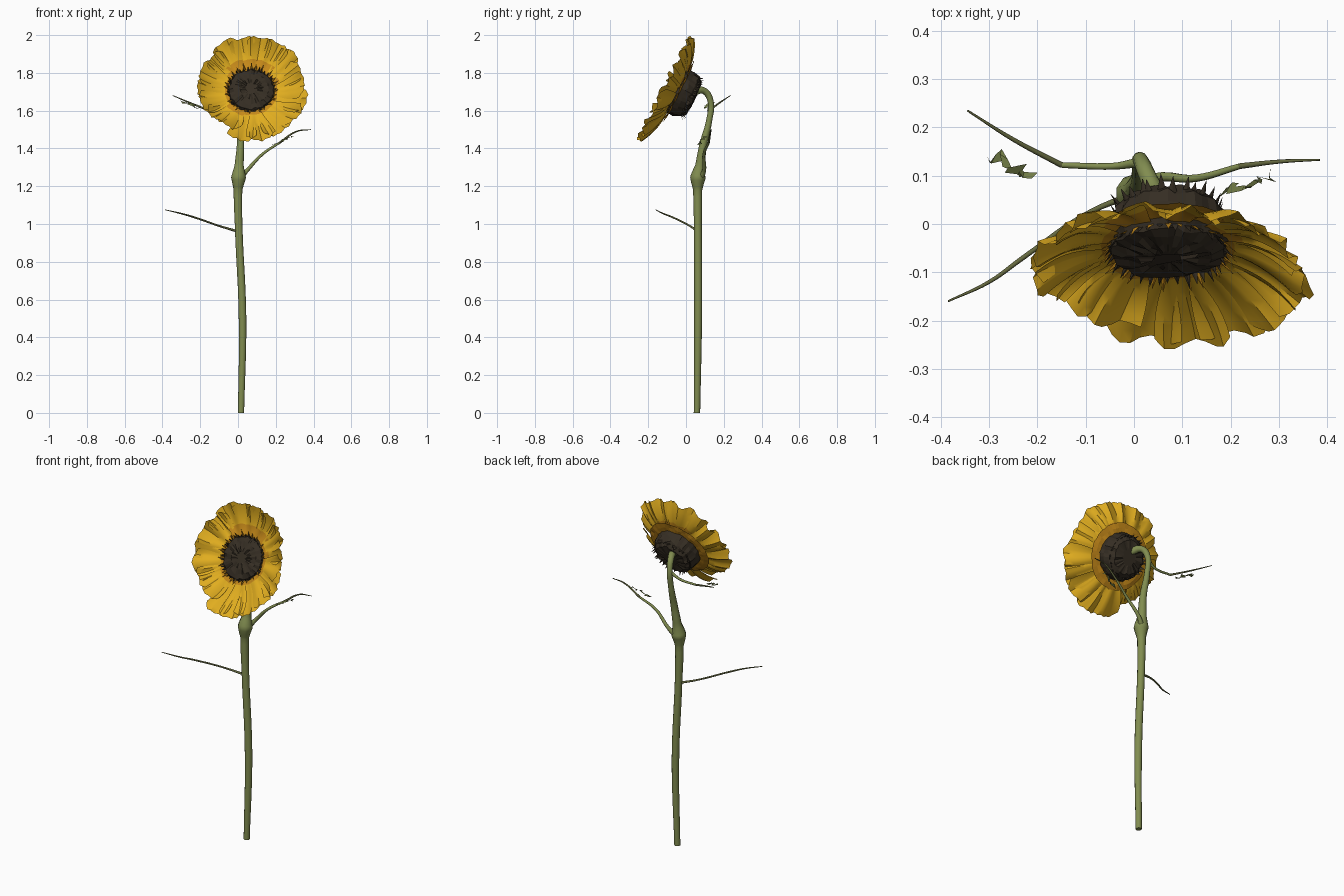
import bpy, bmesh, math, random
from mathutils import Matrix, Vector

random.seed(4)
if "Cube" in bpy.data.objects:
    bpy.data.objects.remove(bpy.data.objects["Cube"])


def material(name, rgb):
    m = bpy.data.materials.new(name)
    m.use_nodes = True
    m.diffuse_color = (*rgb, 1)
    bsdf = m.node_tree.nodes["Principled BSDF"]
    bsdf.inputs["Base Color"].default_value = (*rgb, 1)
    bsdf.inputs["Roughness"].default_value = 0.8
    return m


YELLOW = material("petal yellow", (0.75, 0.42, 0.014))
ORANGE = material("petal base orange", (0.56, 0.25, 0.01))
BROWN = material("seed brown", (0.036, 0.027, 0.017))
GREEN = material("stem green", (0.22, 0.265, 0.08))
DARK_GREEN = material("twig green", (0.13, 0.14, 0.05))

# Flower frame: local x across, y up the face, z out of the face
HEAD = Matrix(((1, 0, 0, 0.07), (0, 0.45, -0.89, -0.055),
               (0, 0.89, 0.45, 1.71), (0, 0, 0, 1)))


def select(ob):
    bpy.ops.object.select_all(action='DESELECT')
    ob.select_set(True)
    bpy.context.view_layer.objects.active = ob


def finish(bm, name, mats, smooth=None):
    mesh = bpy.data.meshes.new(name)
    bm.to_mesh(mesh)
    bm.free()
    for m in mats:
        mesh.materials.append(m)
    ob = bpy.data.objects.new(name, mesh)
    bpy.context.collection.objects.link(ob)
    if smooth:
        select(ob)
        bpy.ops.object.shade_smooth_by_angle(angle=math.radians(smooth))


def tube(name, points, mat, sides=2):
    """Tapered tube through (x, y, z, radius) points."""
    cu = bpy.data.curves.new(name, 'CURVE')
    cu.dimensions = '3D'
    cu.bevel_depth = 1
    cu.bevel_resolution = sides
    cu.resolution_u = 6
    cu.use_fill_caps = True
    sp = cu.splines.new('BEZIER')
    sp.bezier_points.add(len(points) - 1)
    for bp, (x, y, z, r) in zip(sp.bezier_points, points):
        bp.co = (x, y, z)
        bp.radius = r
        bp.handle_left_type = bp.handle_right_type = 'AUTO'
    cu.materials.append(mat)
    ob = bpy.data.objects.new(name, cu)
    bpy.context.collection.objects.link(ob)
    select(ob)
    bpy.ops.object.convert(target='MESH')
    bpy.ops.object.shade_smooth_by_angle(angle=math.radians(50))


# Stem with its swollen joint and bent neck
tube("stem", [(.016, .058, 0, .017), (.024, .064, .5, .021), (.003, .063, 1, .021),
              (0, .062, 1.18, .024), (.003, .063, 1.245, .041), (.006, .074, 1.31, .025),
              (.013, .091, 1.42, .02), (.012, .123, 1.55, .016), (.015, .13, 1.65, .016),
              (.03, .095, 1.705, .018), (.06, .03, 1.7, .024)], GREEN, 3)

# Bare branches, green near the stem and drier toward the tips
tube("left_upper_branch", [(.01, .075, 1.24, .018), (.045, .095, 1.28, .011),
                           (.13, .095, 1.37, .008), (.22, .12, 1.43, .006)], GREEN)
tube("left_upper_twig", [(.22, .12, 1.43, .006), (.31, .13, 1.49, .004),
                         (.385, .133, 1.5, .002)], DARK_GREEN)
tube("right_upper_branch", [(.01, .128, 1.635, .01), (-.04, .12, 1.605, .007),
                            (-.15, .122, 1.6, .006)], GREEN)
tube("right_upper_twig", [(-.15, .122, 1.6, .006), (-.25, .175, 1.64, .0045),
                          (-.345, .235, 1.68, .002)], DARK_GREEN)
tube("right_lower_branch", [(0, .063, .96, .007), (-.1, .02, .99, .005),
                            (-.23, -.07, 1.035, .005), (-.3, -.12, 1.055, .004),
                            (-.385, -.16, 1.075, .002)], DARK_GREEN)


# Shrivelled leaves: crumpled, mostly level ribbons by the upper branches
def shrivelled_leaf(name, start, end, steps=11):
    bm = bmesh.new()
    a, b = Vector(start), Vector(end)

    def jitter(k):
        return Vector([random.uniform(-k, k) * f for f in (1, 1, .35)])
    rows = []
    for i in range(steps):
        p = a.lerp(b, i / (steps - 1)) + jitter(.013)
        w = jitter(.012)
        rows.append((bm.verts.new(p - w), bm.verts.new(p + w)))
    for r, q in zip(rows, rows[1:]):
        bm.faces.new((r[0], r[1], q[1], q[0]))
    finish(bm, name, [GREEN])


shrivelled_leaf("left_shrivelled_leaf", (.19, .075, 1.42), (.285, .1, 1.465))
shrivelled_leaf("right_shrivelled_leaf", (-.29, .14, 1.65), (-.215, .1, 1.618))


# Rings of points in the flower frame, joined into a band
def lathe(bm, profile, n, rough):
    rings = []
    for r, h in profile:
        ring = []
        for i in range(n):
            a = math.tau * i / n
            k = r + random.uniform(-rough, rough)
            ring.append(bm.verts.new((k * math.cos(a), k * math.sin(a),
                                      h + random.uniform(-rough, rough))))
        rings.append(ring)
    for lo, hi in zip(rings, rings[1:]):
        for i in range(n):
            j = (i + 1) % n
            bm.faces.new((lo[i], hi[i], hi[j], lo[j]))
    return rings


# Seed head: rough turned bowl
bm = bmesh.new()
rings = lathe(bm, [(.03, .018), (.06, .017), (.09, .012), (.115, .004), (.13, -.02),
                   (.126, -.05), (.116, -.08), (.092, -.106), (.045, -.112)], 40, .006)
bm.faces.new(rings[0])
bm.faces.new(rings[-1][::-1])
bmesh.ops.recalc_face_normals(bm, faces=bm.faces)
bm.transform(HEAD)
finish(bm, "seed_head", [BROWN])

# Orange collar behind the petal bases
bm = bmesh.new()
lathe(bm, [(.13, -.024), (.155, -.022), (.182, -.017)], 48, .003)
bm.transform(HEAD)
finish(bm, "back_collar", [ORANGE])


# Pointed bits around the seed head
def spike_ring(name, count, r0, r1, h0, h1, width, mat):
    bm = bmesh.new()
    for i in range(count):
        a = math.tau * (i + random.uniform(-.3, .3)) / count
        tip = r1 + random.uniform(-.008, .008)
        d = Vector((math.cos(a), math.sin(a), 0))
        side = Vector((-d.y, d.x, 0)) * width
        up = Vector((0, 0, 1))
        base = d * r0 + up * h0
        ring = [bm.verts.new(base + v) for v in (side, up * width * .6, -side)]
        top = bm.verts.new(d * tip + up * (h1 + random.uniform(-.008, .008)))
        for k in range(3):
            bm.faces.new((ring[k], ring[(k + 1) % 3], top))
    bmesh.ops.recalc_face_normals(bm, faces=bm.faces)
    bm.transform(HEAD)
    finish(bm, name, [mat])


spike_ring("back_bracts", 30, .105, .122, -.08, -.112, .011, BROWN)
spike_ring("dark_florets", 40, .116, .133, -.004, .018, .008, BROWN)
spike_ring("orange_florets", 24, .122, .15, -.002, .022, .007, ORANGE)


# Petals: broad overlapping ruffled blades with orange bases
def petal(index, count):
    a0 = math.tau * index / count
    rows, cols = 9, 9
    inner = .118
    half = math.radians(15) * random.uniform(.9, 1.15)
    lift = math.sin(a0)
    outer = .293 - .012 * lift + .015 * lift ** 2 + random.uniform(-.018, .014)
    if math.cos(a0 - math.radians(218)) > .9:
        outer -= .025
    orange_limit = .18 if lift > .8 else .148
    phase = random.uniform(0, math.tau)
    layer = .006 * (index % 2)
    bm = bmesh.new()
    grid = []
    for i in range(rows):
        t = i / (rows - 1)
        row = []
        for j in range(cols):
            s = 2 * j / (cols - 1) - 1
            a = a0 + s * half * (.8 + .25 * math.sin(math.pi * t * .7))
            notch = 1 - .13 * s ** 4 - .03 * (j % 2)
            r = inner + (outer - inner) * t * (1 - t * (1 - notch))
            ruffle = .014 * t * math.sin(4.5 * s + phase) + .004 * t * (j % 2)
            cup = .06 * t * t + .012 * t * math.cos(a)
            row.append(bm.verts.new((r * math.cos(a), r * math.sin(a),
                                     cup + ruffle - layer - .008)))
        grid.append(row)
    for i in range(rows - 1):
        for j in range(cols - 1):
            f = bm.faces.new((grid[i][j], grid[i + 1][j],
                              grid[i + 1][j + 1], grid[i][j + 1]))
            f.material_index = int(f.calc_center_median().xy.length < orange_limit)
    bm.transform(HEAD)
    finish(bm, f"petal_{index + 1}", [YELLOW, ORANGE], 40)


PETALS = 18
for p in range(PETALS):
    petal(p, PETALS)
